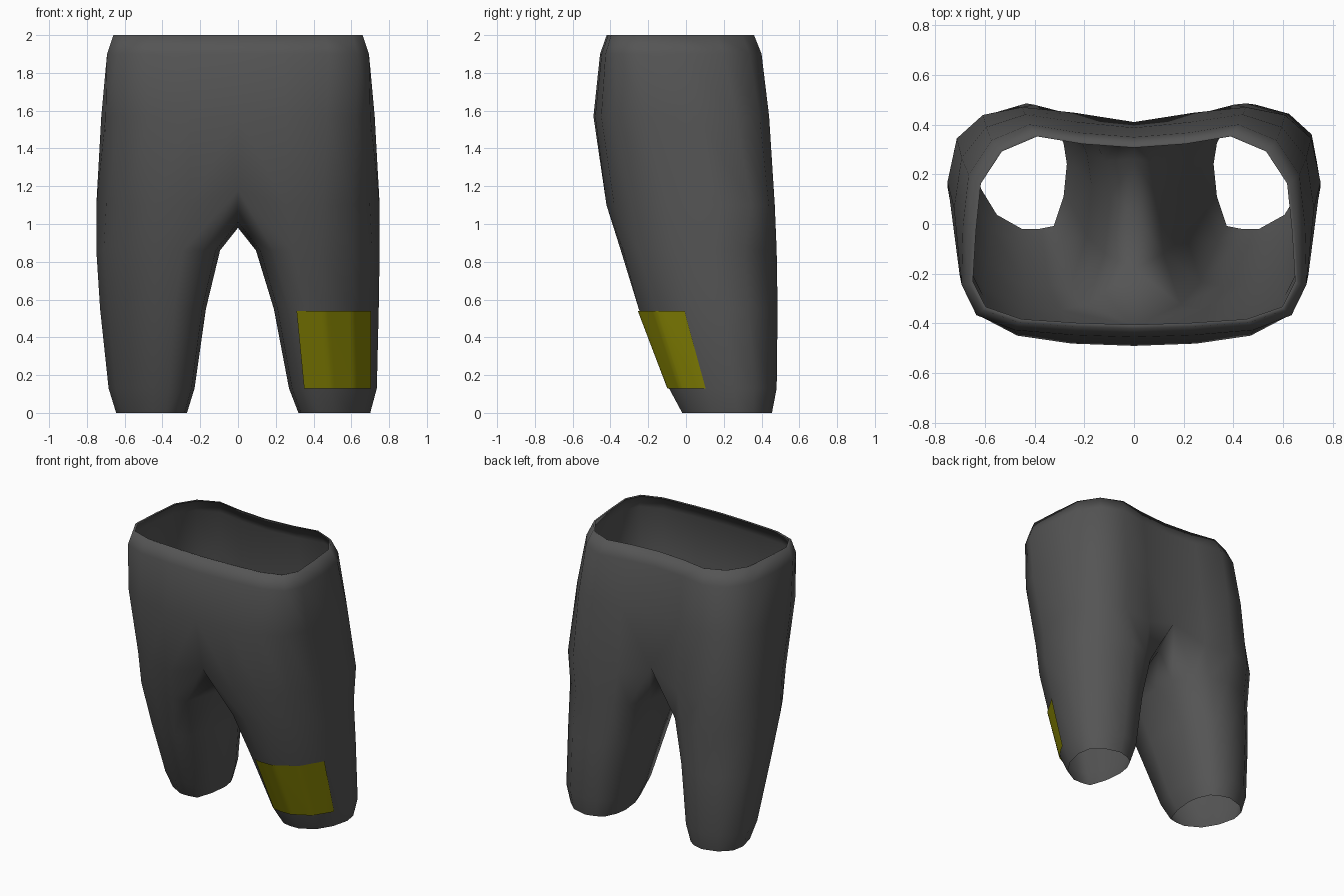
import bpy, bmesh
from mathutils import Vector
from mathutils.bvhtree import BVHTree

if "Cube" in bpy.data.objects:
    bpy.data.objects.remove(bpy.data.objects["Cube"])


def material(name, rgb):
    m = bpy.data.materials.new(name)
    m.diffuse_color = (*rgb, 1)
    m.use_nodes = True
    m.node_tree.nodes["Principled BSDF"].inputs["Base Color"].default_value = m.diffuse_color
    return m


def finish(bm, name, mat):
    for f in bm.faces:
        f.smooth = True
    me = bpy.data.meshes.new(name)
    bm.to_mesh(me)
    me.materials.append(mat)
    ob = bpy.data.objects.new(name, me)
    bpy.context.collection.objects.link(ob)
    return ob


def bridge(bm, a, b, closed):
    n = len(a)
    for i in range(n if closed else n - 1):
        j = (i + 1) % n
        bm.faces.new((a[i], a[j], b[j], b[i]))


# Half cross-sections, front centre round to back centre: waist and hips
WAIST = [(0, -1), (.35, -.98), (.7, -.94), (.92, -.81), (1, -.54), (.98, 0),
         (.95, .5), (.82, .84), (.6, 1), (.32, .92), (0, .88)]
HIP = [(0, -1), (.34, -.98), (.6, -.89), (.81, -.68), (.93, -.28), (1, .33),
       (.95, .72), (.81, .93), (.6, 1), (.32, .95), (0, .89)]
# Levels: z, half width, front y, back y (first is the turned-in waist lip)
LEVELS = [(1.997, .648, -.405, .352), (2, .66, -.42, .36), (1.9, .70, -.455, .40),
          (1.57, .73, -.49, .44), (1.1, .75, -.43, .47)]
# Leg cross-section, inner front round the outside to inner back
LEG = [(-.72, -.95), (-.4, -1), (-.04, -1), (.5, -.76), (.84, -.32), (1, .2), (.91, .58),
       (.52, .87), (-.06, 1), (-.45, .92), (-.73, .78), (-.93, .45), (-1, .1), (-.93, -.45)]
# Thigh cross-section: same, with a fuller outer front
THIGH = LEG[:2] + [(.05, -.97), (.56, -.77), (.88, -.34)] + LEG[5:]
# Leg levels: z, inner x, outer x, front y, back y
LEGS = {
    1: [(.86, .095, .75, -.345, .48), (.55, .19, .745, -.25, .485),
        (.13, .27, .735, -.09, .48), (0, .32, .70, -.02, .455)],
    -1: [(.86, .095, .75, -.345, .48), (.55, .17, .73, -.25, .485),
         (.13, .23, .685, -.09, .48), (0, .27, .645, -.02, .455)]}

bm = bmesh.new()

# Hips: two mirrored half rings sharing the centre seam
halves = {1: [], -1: []}
for z, w, y0, y1 in LEVELS:
    cy, hy = (y0 + y1) / 2, (y1 - y0) / 2
    t = min(1, (2 - z) / .75)
    right = []
    for a, b in zip(WAIST, HIP):
        u, v = Vector(a).lerp(Vector(b), t)
        right.append(bm.verts.new((u * w, cy + v * hy, z)))
    left = [right[0]] + [bm.verts.new((-v.co.x, v.co.y, z)) for v in right[1:-1]] + [right[-1]]
    halves[1].append(right)
    halves[-1].append(left)

# Crotch seam, running under from back to front
halves[1][-1][0].co = (0, -.41, 1.18)
halves[1][-1][-1].co = (0, .41, 1.19)
seam = [bm.verts.new(c) for c in ((0, .26, 1.05), (0, .05, .98), (0, -.18, 1.01))]

# Legs
for s in (1, -1):
    for a, b in zip(halves[s], halves[s][1:]):
        bridge(bm, a, b, False)
    prev = halves[s][-1] + seam
    for k, (z, x0, x1, y0, y1) in enumerate(LEGS[s]):
        cx, hx, cy, hy = (x0 + x1) / 2, (x1 - x0) / 2, (y0 + y1) / 2, (y1 - y0) / 2
        section = LEG if k else THIGH
        ring = [bm.verts.new((s * (cx + hx * u), cy + hy * v, z)) for u, v in section]
        bridge(bm, prev, ring, True)
        prev = ring

bmesh.ops.recalc_face_normals(bm, faces=bm.faces)
bm.normal_update()
tree = BVHTree.FromBMesh(bm)
finish(bm, "trousers", material("dark_grey", (.09, .09, .09)))
bm.free()

# Knee patch laid onto the front of one leg
bm = bmesh.new()
COLS, ROWS = 24, 6
rows = []
for r in range(ROWS + 1):
    z, xa, xb = .54 - .41 * r / ROWS, .31 + .04 * r / ROWS, .70
    row = []
    for i in range(COLS + 1):
        x = xa + (xb - xa) * i / COLS
        hit = tree.ray_cast(Vector((x, -2, z)), Vector((0, 1, 0)))[0]
        # small push forward and outward keeps the patch clear of the leg
        row.append(bm.verts.new(hit + Vector((.004 * i / COLS, -.009, 0))))
    rows.append(row)
for a, b in zip(rows, rows[1:]):
    bridge(bm, b, a, False)
finish(bm, "leg_patch", material("olive_yellow", (.23, .22, .001)))
bm.free()
